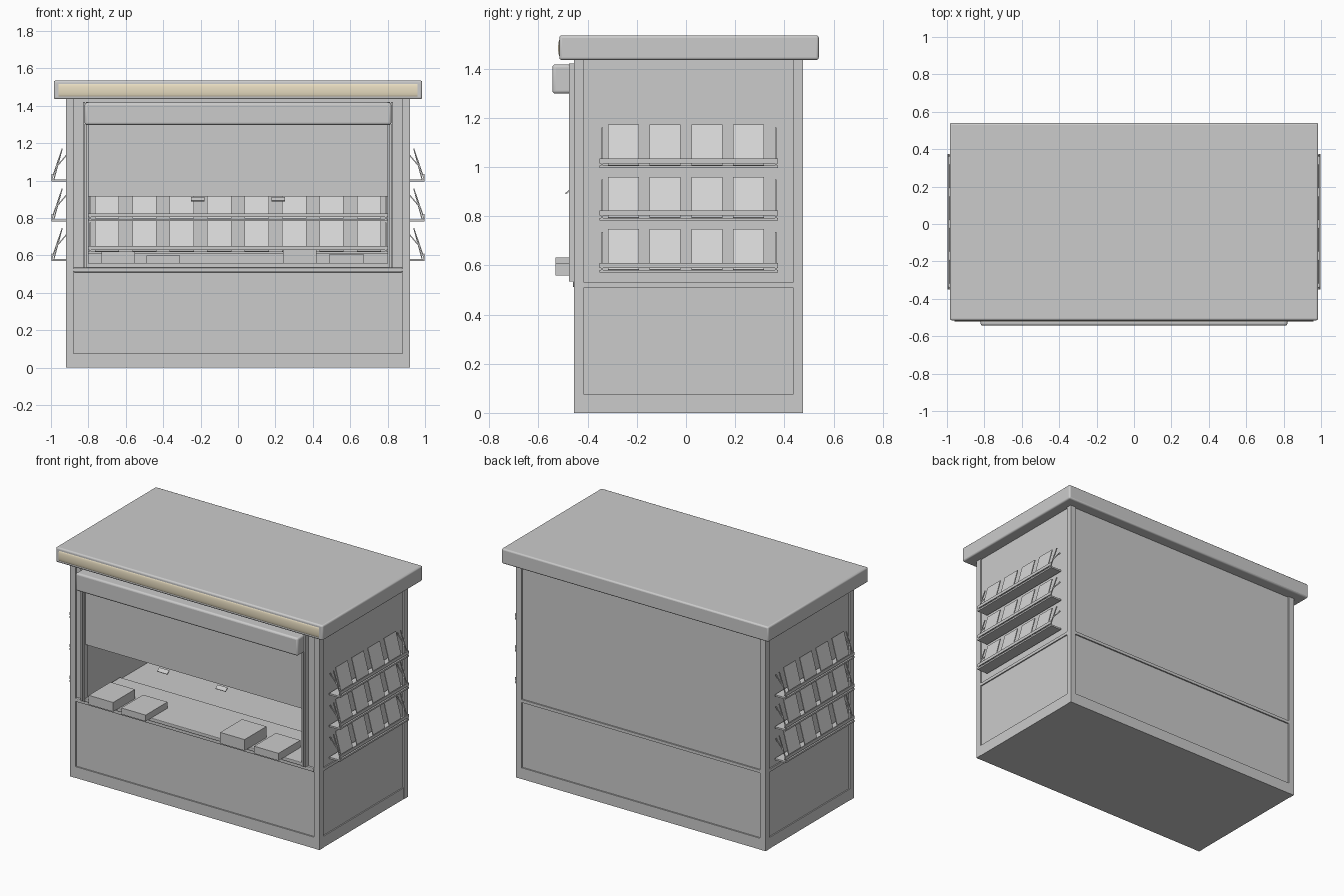
import bpy, bmesh, math
from mathutils import Matrix, Vector

cube = bpy.data.objects.get("Cube")
if cube:
    bpy.data.objects.remove(cube, do_unlink=True)


def material(name, rgb):
    m = bpy.data.materials.new(name)
    m.use_nodes = True
    m.diffuse_color = (*rgb, 1)
    m.node_tree.nodes["Principled BSDF"].inputs["Base Color"].default_value = (*rgb, 1)
    return m


GREY = material("painted grey", (0.6, 0.6, 0.6))
PAPER = material("paper grey", (0.68, 0.68, 0.68))
CREAM = material("cream light", (0.85, 0.76, 0.56))


def add_box(bm, x0, x1, y0, y1, z0, z1, frame=Matrix()):
    centre = Vector((x0 + x1, y0 + y1, z0 + z1)) / 2
    size = Matrix.Diagonal((x1 - x0, y1 - y0, z1 - z0, 1))
    bmesh.ops.create_cube(bm, size=1, matrix=frame @ Matrix.Translation(centre) @ size)


def finish(bm, name, mat=GREY, bevel=0, segments=2):
    bmesh.ops.recalc_face_normals(bm, faces=bm.faces)
    mesh = bpy.data.meshes.new(name)
    bm.to_mesh(mesh)
    bm.free()
    mesh.materials.append(mat)
    ob = bpy.data.objects.new(name, mesh)
    bpy.context.collection.objects.link(ob)
    if bevel:
        mod = ob.modifiers.new("Soft edges", "BEVEL")
        mod.width, mod.segments = bevel, segments
    return ob


def boxes(name, extents, mat=GREY, bevel=0, segments=2):
    bm = bmesh.new()
    for e in extents:
        add_box(bm, *e)
    return finish(bm, name, mat, bevel, segments)


# Hollow body: base, walls and header
boxes("base_block", [(-.91, .91, -.445, .465, .005, .535)])
boxes("back_wall", [(-.91, .91, .445, .465, .535, 1.44)])
for side, s in (("left", 1), ("right", -1)):
    x = sorted((s * .89, s * .91))
    boxes(side + "_wall", [(*x, -.445, .445, .535, 1.44)])
    boxes(side + "_jamb", [(*sorted((s * .81, s * .89)), -.445, .445, .535, 1.44)])
    # Shutter guide rail
    boxes(side + "_shutter_rail", [(*sorted((s * .80, s * .812)), -.475, -.44, .535, 1.42),
                                   (*sorted((s * .818, s * .83)), -.475, -.44, .535, 1.42)])
boxes("window_header", [(-.81, .81, -.445, -.42, 1.3, 1.44)])

# Raised frame around the recessed panels
for name, x0, x1 in (("right", -.92, -.88), ("left", .88, .92)):
    boxes(name + "_front_post", [(x0, x1, -.455, -.415, 0, 1.44)])
    boxes(name + "_back_post", [(x0, x1, .435, .475, 0, 1.44)])
for name, z0, z1 in (("bottom", 0, .075), ("middle", .51, .53)):
    boxes(name + "_rail", [(-.918, .918, -.454, .474, z0, z1)])

# Roof slab and light strip with a gently rounded face
boxes("roof", [(-.985, .985, -.515, .54, 1.435, 1.535)], GREY, .01, 3)
bm = bmesh.new()
STEPS = 8
rows = []
for i in range(STEPS + 1):
    a = math.pi * i / STEPS
    y, z = -.513 - .007 * math.sin(a), 1.483 - .035 * math.cos(a)
    rows.append([bm.verts.new((x, y, z)) for x in (-.96, .96)])
for a, b in zip(rows, rows[1:]):
    bm.faces.new((a[0], a[1], b[1], b[0]))
for k in (0, 1):
    bm.faces.new([r[k] for r in rows])
strip = finish(bm, "light_strip", CREAM)

# Roller shutter with its housing and pull handles
boxes("shutter_housing", [(-.82, .82, -.543, -.445, 1.298, 1.417)], GREY, .012, 3)
boxes("shutter", [(-.8, .8, -.465, -.45, .915, 1.31)])
for name, x in (("right", -.215), ("left", .215)):
    bm = bmesh.new()
    tilt = Matrix.Translation((x, -.479, .9)) @ Matrix.Rotation(math.radians(40), 4, "X")
    add_box(bm, -.037, .037, -.014, .014, -.003, .003, tilt)
    finish(bm, name + "_shutter_handle")

# Counter ledge and paper stacks
boxes("counter", [(-.8, .8, -.47, -.1, .535, .558)], GREY, .004)
boxes("front_sill", [(-.88, .88, -.46, -.44, .51, .535)], GREY, .006)
for i, (x, z) in enumerate(((-.64, .62), (-.4, .6), (.33, .632), (.58, .607))):
    boxes("paper_stack_%d" % (i + 1), [(x - .09, x + .09, -.53, -.3, .558, z)])


# Wall rack: local x runs along the wall, y points out, z is up
def rack(name, frame, half, centres, width, levels):
    shelf, papers, struts = bmesh.new(), bmesh.new(), bmesh.new()
    for z in levels:
        add_box(shelf, -half, half, 0, .08, z, z + .011, frame)
        add_box(shelf, -half, half, .073, .08, z + .02, z + .04, frame)
        for u in (-half + .01, half - .01):
            add_box(shelf, u - .004, u + .004, .074, .08, z, z + .04, frame)
            for d0, h0, d1, h1 in ((.075, .02, .025, .165), (0, .14, .055, .075)):
                low, high = Vector((u, d0, z + h0)), Vector((u, d1, z + h1))
                turn = (high - low).to_track_quat("Z", "Y").to_matrix().to_4x4()
                add_box(struts, -.003, .003, -.003, .003, 0, (high - low).length,
                        frame @ Matrix.Translation(low) @ turn)
        lean = Matrix.Translation((0, .066, z + .012)) @ Matrix.Rotation(math.radians(15), 4, "X")
        for c in centres:
            add_box(papers, c - width / 2, c + width / 2, -.003, .003, 0, .17, frame @ lean)
    finish(shelf, name + "_shelves")
    finish(struts, name + "_struts")
    finish(papers, name + "_magazines", PAPER)


SIDE_ROW = [-.26 + .17 * i for i in range(4)]
for name, s in (("left", 1), ("right", -1)):
    # Outward direction is +x or -x; local x follows the wall
    frame = Matrix.Translation((s * .918, .012, 0)) @ Matrix.Rotation(-s * math.pi / 2, 4, "Z")
    rack(name + "_rack", frame, .363, [-s * (c + .005 - .012) for c in SIDE_ROW], .126, (.57, .782, .995))
inside = Matrix.Translation((0, .445, 0)) @ Matrix.Rotation(math.pi, 4, "Z")
rack("inside_rack", inside, .8, [-.7 + .2 * i for i in range(8)], .13, (.61, .785, .96, 1.135))

# Smooth the rounded parts only
for ob in bpy.data.objects:
    ob.select_set(ob.name in ("roof", "light_strip", "shutter_housing"))
bpy.context.view_layer.objects.active = strip
bpy.ops.object.shade_smooth_by_angle(angle=math.radians(40))
